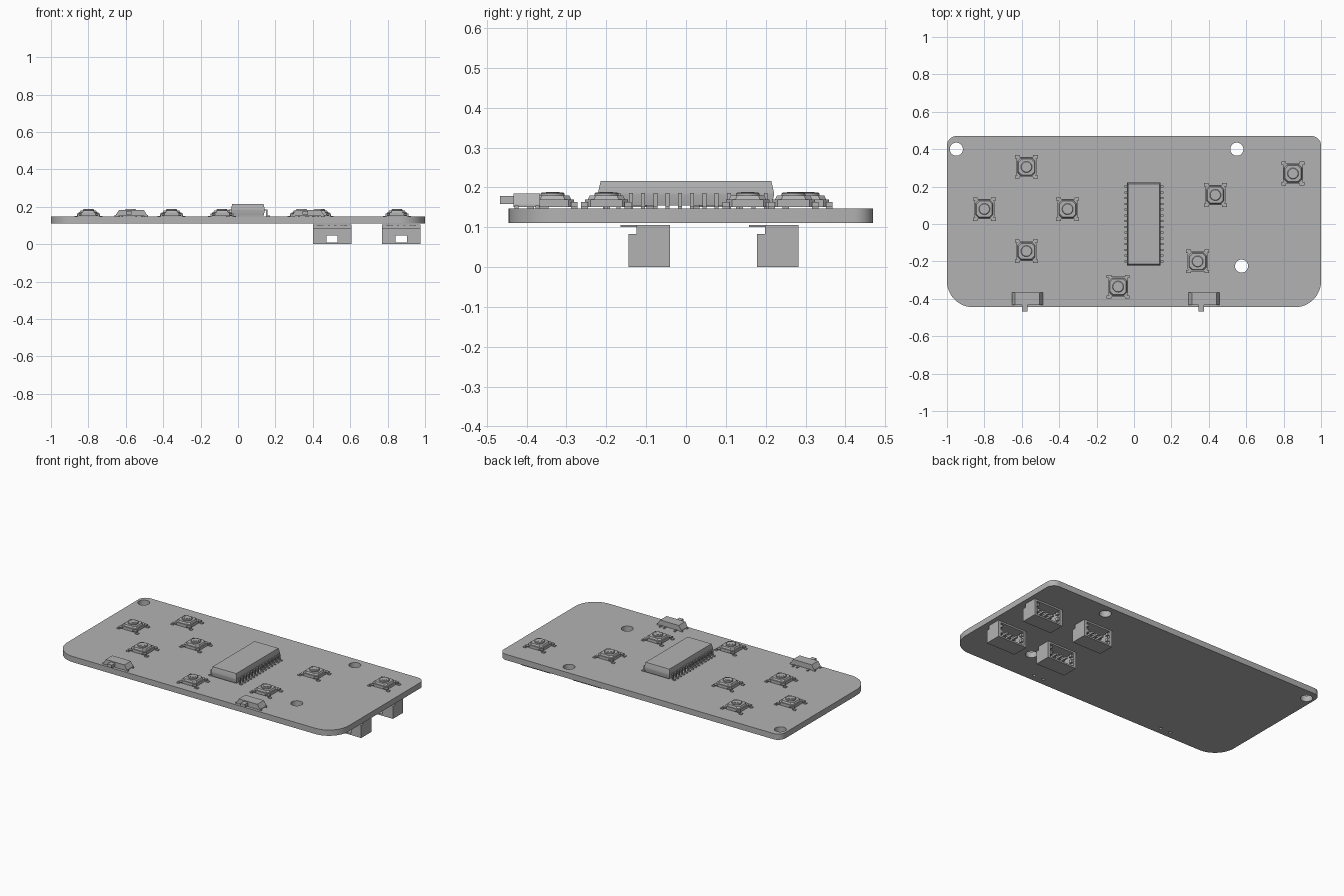
import bpy, bmesh, math
from mathutils import Matrix, Vector

cube = bpy.data.objects.get("Cube")
if cube:
    bpy.data.objects.remove(cube, do_unlink=True)

GREY = (0.45, 0.45, 0.45, 1)
grey = bpy.data.materials.new("plain grey")
grey.use_nodes = True
grey.diffuse_color = GREY
grey.node_tree.nodes["Principled BSDF"].inputs["Base Color"].default_value = GREY

BOARD_TOP, BOARD_BOTTOM = 0.147, 0.11


def finish(bm, name, loc):
    bmesh.ops.recalc_face_normals(bm, faces=bm.faces)
    me = bpy.data.meshes.new(name)
    bm.to_mesh(me)
    bm.free()
    me.materials.append(grey)
    ob = bpy.data.objects.new(name, me)
    bpy.context.collection.objects.link(ob)
    ob.location = loc
    smooth(ob)
    return ob


def smooth(ob):
    bpy.ops.object.select_all(action="DESELECT")
    ob.select_set(True)
    bpy.context.view_layer.objects.active = ob
    bpy.ops.object.shade_smooth_by_angle(angle=math.radians(30))


def copy(ob, loc):
    dup = ob.copy()
    dup.location = loc
    bpy.context.collection.objects.link(dup)


def box(bm, x, y, z):
    """Box from three (low, high) ranges."""
    size = Vector((x[1] - x[0], y[1] - y[0], z[1] - z[0]))
    mid = Vector((sum(x), sum(y), sum(z))) / 2
    bmesh.ops.create_cube(bm, size=1, matrix=Matrix.Translation(mid) @ Matrix.Diagonal(size.to_4d()))


def loft(bm, rings):
    """Solid through a stack of (outline, z) rings."""
    loops = [[bm.verts.new((x, y, z)) for x, y in pts] for pts, z in rings]
    for a, b in zip(loops, loops[1:]):
        for i in range(len(a)):
            j = (i + 1) % len(a)
            bm.faces.new((a[i], a[j], b[j], b[i]))
    bm.faces.new(loops[0][::-1])
    bm.faces.new(loops[-1])


def prism(bm, pts, x0, x1):
    """Side profile of (y, z) points swept along x."""
    a, b = [[bm.verts.new((x, y, z)) for y, z in pts] for x in (x0, x1)]
    for i in range(len(a)):
        j = (i + 1) % len(a)
        bm.faces.new((a[i], a[j], b[j], b[i]))
    bm.faces.new(a)
    bm.faces.new(b[::-1])


def rect(hx, hy):
    return [(-hx, -hy), (hx, -hy), (hx, hy), (-hx, hy)]


def octagon(h, c):
    k = h - c
    return [(-k, -h), (k, -h), (h, -k), (h, k), (k, h), (-k, h), (-h, k), (-h, -k)]


def arc(cx, cy, r, start, sweep, n):
    return [(cx + r * math.cos(math.radians(start + sweep * i / n)),
             cy + r * math.sin(math.radians(start + sweep * i / n))) for i in range(n + 1)]


def circle(cx, cy, r, n=32):
    return arc(cx, cy, r, 0, 360, n)[:-1]


# Circuit board: rounded outline with drilled holes
front_y, back_y, big, small = -0.445, 0.47, 0.14, 0.05
outline = (arc(-1 + big, front_y + big, big, 180, 90, 12) + arc(1 - big, front_y + big, big, 270, 90, 12)
           + arc(1 - small, back_y - small, small, 0, 90, 8) + arc(-1 + small, back_y - small, small, 90, 90, 8))
switch_spots = [(-0.57, -0.4), (0.375, -0.4)]
holes = [circle(x, y, 0.035) for x, y in ((-0.95, 0.4), (0.55, 0.4), (0.575, -0.225))]
holes += [circle(x + dx, y, 0.01, 12) for x, y in switch_spots for dx in (-0.035, 0.035)]
curve = bpy.data.curves.new("circuit_board", "CURVE")
curve.dimensions = "2D"
curve.fill_mode = "BOTH"
curve.extrude = (BOARD_TOP - BOARD_BOTTOM) / 2
for pts in [outline] + holes:
    sp = curve.splines.new("POLY")
    sp.points.add(len(pts) - 1)
    for p, (x, y) in zip(sp.points, pts):
        p.co = (x, y, 0, 1)
    sp.use_cyclic_u = True
board = bpy.data.objects.new("circuit_board", curve)
bpy.context.collection.objects.link(board)
board.location.z = (BOARD_TOP + BOARD_BOTTOM) / 2
bpy.ops.object.select_all(action="DESELECT")
board.select_set(True)
bpy.context.view_layer.objects.active = board
bpy.ops.object.convert(target="MESH")
board = bpy.context.view_layer.objects.active
bm = bmesh.new()
bm.from_mesh(board.data)
bmesh.ops.remove_doubles(bm, verts=bm.verts, dist=0.0001)
bmesh.ops.recalc_face_normals(bm, faces=bm.faces)
bm.to_mesh(board.data)
bm.free()
board.data.materials.clear()
board.data.materials.append(grey)
smooth(board)

# Push buttons: stepped body, round cap, four bent legs
bm = bmesh.new()
loft(bm, [(octagon(0.054, 0.014), 0.004), (octagon(0.054, 0.014), 0.022)])
loft(bm, [(octagon(0.047, 0.016), 0.022), (octagon(0.042, 0.015), 0.032)])
loft(bm, [(circle(0, 0, r), z) for r, z in ((0.03, 0.03), (0.03, 0.037), (0.027, 0.04))])
loft(bm, [(circle(0, 0, 0.017), z) for z in (0.038, 0.0415)])
for sx in (-1, 1):
    for sy in (-1, 1):
        y = sorted((sy * 0.046, sy * 0.063))
        box(bm, sorted((sx * 0.036, sx * 0.062)), y, (0.01, 0.016))
        box(bm, sorted((sx * 0.056, sx * 0.062)), y, (0, 0.016))
        box(bm, sorted((sx * 0.056, sx * 0.075)), y, (0, 0.005))
button_spots = [(-0.575, 0.305), (-0.8, 0.08), (-0.355, 0.08), (-0.575, -0.145),
                (-0.085, -0.335), (0.34, -0.2), (0.435, 0.155), (0.85, 0.27)]
button = finish(bm, "push_button", (*button_spots[0], BOARD_TOP))
for spot in button_spots[1:]:
    copy(button, (*spot, BOARD_TOP))

# Chip: tapered body
chip_at = (0.053, 0, BOARD_TOP)
bm = bmesh.new()
loft(bm, [(rect(0.085, 0.215), 0.007), (rect(0.09, 0.221), 0.034),
          (rect(0.09, 0.221), 0.04), (rect(0.084, 0.214), 0.069)])
finish(bm, "chip_body", chip_at)

# Chip pins: gull wing legs on both long sides
bm = bmesh.new()
for side in (-1, 1):
    for i in range(14):
        y = (i - 6.5) * 0.0308
        span = (y - 0.005, y + 0.005)
        box(bm, sorted((side * 0.08, side * 0.105)), span, (0.032, 0.039))
        box(bm, sorted((side * 0.098, side * 0.105)), span, (0, 0.039))
        box(bm, sorted((side * 0.098, side * 0.118)), span, (0, 0.006))
finish(bm, "chip_pins", chip_at)

# Slide switches: sloped housing, slider, solder tabs
bm = bmesh.new()
loft(bm, [(rect(0.083, 0.033), 0.004), (rect(0.083, 0.033), 0.01), (rect(0.066, 0.033), 0.037)])
box(bm, (-0.03, 0.0), (-0.067, -0.03), (0.011, 0.031))
for sx in (-1, 1):
    for y in (-0.03, 0.022):
        box(bm, sorted((sx * 0.07, sx * 0.09)), (y, y + 0.01), (0, 0.008))
for x in (-0.05, 0.025, 0.055):
    box(bm, (x - 0.004, x + 0.004), (0.03, 0.055), (0, 0.006))
switch = finish(bm, "slide_switch", (*switch_spots[0], BOARD_TOP))
copy(switch, (*switch_spots[1], BOARD_TOP))

# Cable sockets under the board: shell open to the back, with a slot in the front wall
bm = bmesh.new()
hw, hd, h, t = 0.103, 0.052, 0.106, 0.01
side = [(-hd, 0), (hd, 0), (hd, h), (-hd + 0.02, h), (-hd + 0.02, 0.083), (-hd, 0.083)]
for sx in (-1, 1):
    prism(bm, side, sx * hw, sx * (hw - 0.018))
    box(bm, sorted((sx * (hw - 0.02), sx * (hw - 0.034))), (hd - 0.02, hd), (0.03, 0.05))
    box(bm, sorted((sx * (hw - 0.02), sx * (hw - 0.034))), (hd - 0.02, hd), (0.068, 0.084))
    box(bm, sorted((sx * 0.03, sx * 0.086)), (-hd, -hd + t), (t, 0.046))
    box(bm, sorted((sx * 0.06, sx * 0.08)), (-hd - 0.02, -hd + 0.03), (0.1, h))
box(bm, (-0.086, 0.086), (-hd, hd), (0, t))
box(bm, (-0.086, 0.086), (-hd + 0.02, hd), (h - t, h))
box(bm, (-0.086, 0.086), (-hd, -hd + t), (0.046, 0.083))
box(bm, (-0.086, 0.086), (-hd, -hd + 0.03), (0.076, 0.083))
box(bm, (-0.086, 0.086), (-hd + 0.02, -hd + 0.03), (0.083, h))
for i in range(4):
    x = (i - 1.5) * 0.034
    box(bm, (x - 0.006, x + 0.006), (-hd + t, hd - 0.02), (0.056, 0.068))
    box(bm, (x - 0.006, x + 0.006), (-hd - 0.02, -hd + 0.03), (0.1, h))
sockets = [(x, y, 0) for x in (0.503, 0.873) for y in (-0.092, 0.23)]
socket = finish(bm, "cable_socket", sockets[0])
for spot in sockets[1:]:
    copy(socket, spot)
